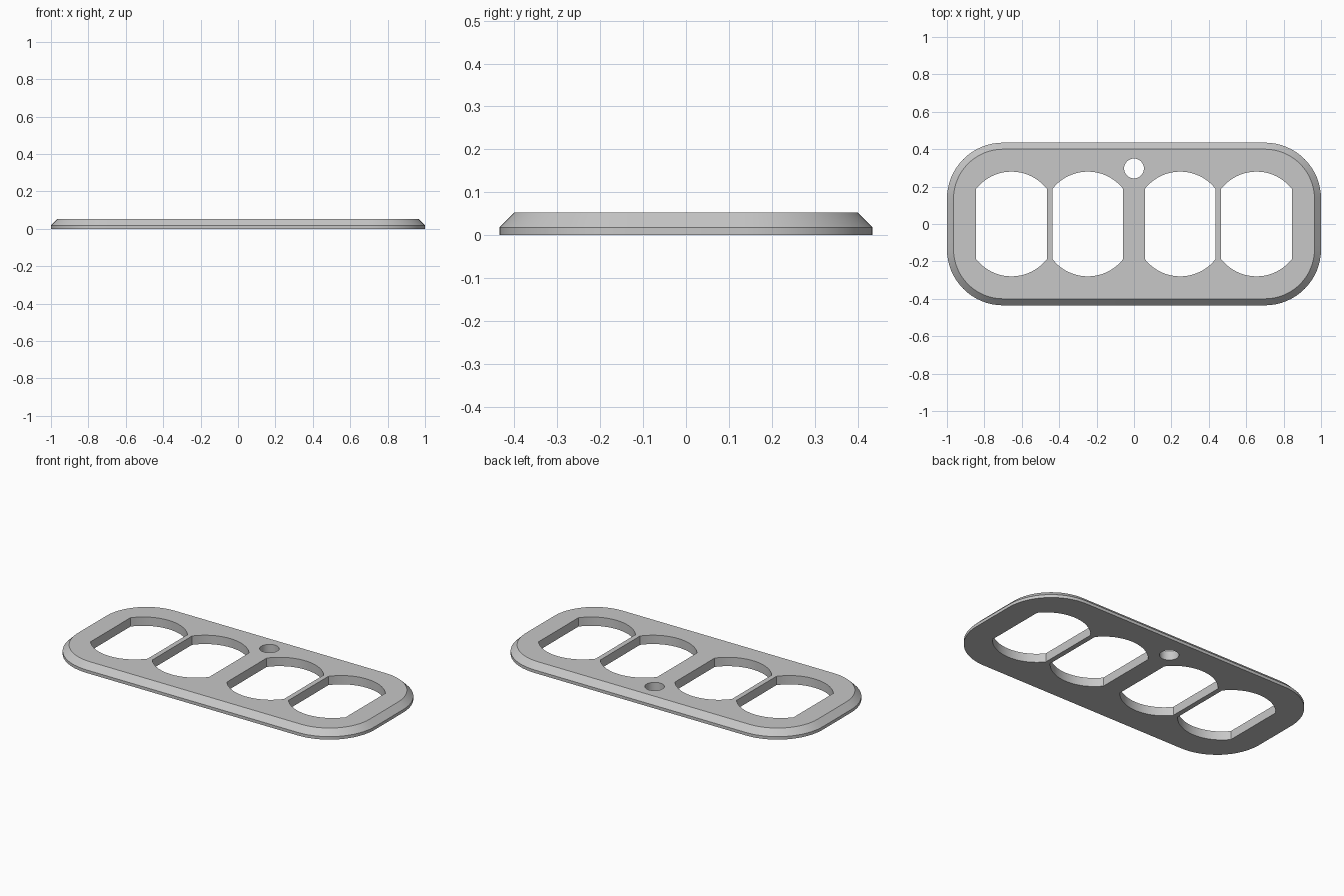
import bpy, bmesh
from math import sin, cos, pi, asin, radians

cube = bpy.data.objects.get("Cube")
if cube:
    bpy.data.objects.remove(cube, do_unlink=True)

grey = bpy.data.materials.new("light grey")
grey.use_nodes = True
colour = (0.57, 0.57, 0.57, 1)
grey.diffuse_color = colour
grey.node_tree.nodes["Principled BSDF"].inputs["Base Color"].default_value = colour


def arc(cx, cy, r, start, end, steps):
    angles = [start + (end - start) * i / steps for i in range(steps + 1)]
    return [(cx + r * cos(a), cy + r * sin(a)) for a in angles]


def rounded_rect(hx, hy, r):
    pts = []
    for k, (sx, sy) in enumerate([(1, 1), (-1, 1), (-1, -1), (1, -1)]):
        pts += arc(sx * (hx - r), sy * (hy - r), r, k * pi / 2, (k + 1) * pi / 2, 16)
    return pts


def window(cx, half, r, apex):
    # straight sides with a bowed top and bottom
    spread = asin(half / r)
    pts = []
    for s in (1, -1):
        mid = s * pi / 2
        pts += arc(cx, s * (apex - r), r, mid - spread, mid + spread, 20)
    return pts


bm = bmesh.new()


def ring(points, z):
    verts = [bm.verts.new((x, y, z)) for x, y in points]
    edges = [bm.edges.new((v, verts[i - 1])) for i, v in enumerate(verts)]
    return verts, edges


def wall(a, b):
    for i in range(len(a)):
        bm.faces.new((a[i - 1], a[i], b[i], b[i - 1]))


TOP, RIM = 0.053, 0.018

# Outer rim: short upright wall, then a chamfer
foot, foot_edges = ring(rounded_rect(1, 0.435, 0.30), 0)
rim, _ = ring(rounded_rect(1, 0.435, 0.30), RIM)
crown, crown_edges = ring(rounded_rect(0.965, 0.40, 0.265), TOP)
wall(foot, rim)
wall(rim, crown)

# Four windows and the hanging hole
holes = [window(s * x, 0.189, 0.24, 0.28) for x in (0.247, 0.655) for s in (-1, 1)]
holes.append(arc(0, 0.297, 0.053, 0, 2 * pi, 40)[:-1])
for points in holes:
    low, low_edges = ring(points, 0)
    high, high_edges = ring(points, TOP)
    wall(low, high)
    foot_edges += low_edges
    crown_edges += high_edges

# Flat faces with the openings left out
for edges, z in ((foot_edges, -1), (crown_edges, 1)):
    bmesh.ops.triangle_fill(bm, edges=edges, use_beauty=True, normal=(0, 0, z))
bmesh.ops.recalc_face_normals(bm, faces=bm.faces)

mesh = bpy.data.meshes.new("window_plate")
bm.to_mesh(mesh)
bm.free()
mesh.materials.append(grey)
plate = bpy.data.objects.new("window_plate", mesh)
bpy.context.collection.objects.link(plate)

bpy.ops.object.select_all(action="DESELECT")
plate.select_set(True)
bpy.context.view_layer.objects.active = plate
bpy.ops.object.shade_smooth_by_angle(angle=radians(25))
